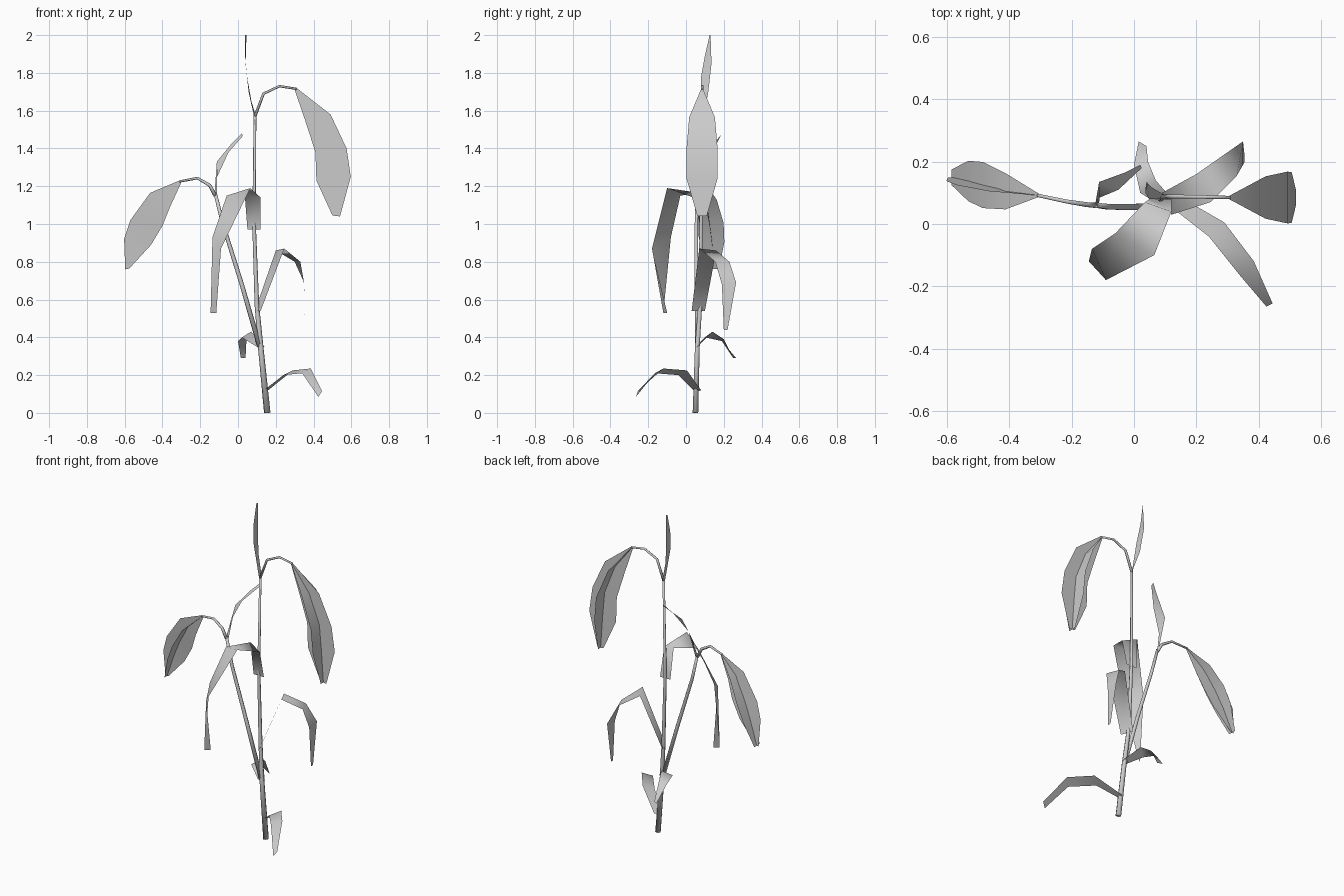
import bpy, math
from mathutils import Vector


def make(name, verts, faces, smooth=True):
    me = bpy.data.meshes.new(name)
    me.from_pydata([tuple(v) for v in verts], [], faces)
    me.update()
    # leaves face upwards
    if "leaf" in name and sum(p.normal.z * p.area for p in me.polygons) < 0:
        me.flip_normals()
    if smooth:
        for p in me.polygons:
            p.use_smooth = True
    ob = bpy.data.objects.new(name, me)
    bpy.context.collection.objects.link(ob)
    return ob


def tube(name, path, r0, r1, sides=6):
    """Tapered low-poly stem along a path."""
    pts = [Vector(p) for p in path]
    n = len(pts)
    verts, faces = [], []
    for i, p in enumerate(pts):
        t = (pts[min(i + 1, n - 1)] - pts[max(i - 1, 0)]).normalized()
        u = t.cross(Vector((0, 1, 0))).normalized()
        w = t.cross(u)
        r = r0 + (r1 - r0) * i / (n - 1)
        for k in range(sides):
            a = 2 * math.pi * k / sides
            verts.append(p + r * (math.cos(a) * u + math.sin(a) * w))
    for i in range(n - 1):
        for k in range(sides):
            a, b = i * sides + k, i * sides + (k + 1) % sides
            faces.append((a, b, b + sides, a + sides))
    faces += [tuple(range(sides))[::-1], tuple(range((n - 1) * sides, n * sides))]
    return make(name, verts, faces)


def strip(name, rows):
    """Leaf blade as a ribbon between two edges."""
    verts = [p for row in rows for p in row]
    faces = [(2 * i, 2 * i + 1, 2 * i + 3, 2 * i + 2) for i in range(len(rows) - 1)]
    return make(name, verts, faces)


def crossed_leaf(name, rows):
    """Drooping leaf of two crossed blades; row = outer xz, inner xz, y, half width."""
    upright, across = [], []
    for (ox, oz), (ix, iz), y, h in rows:
        mx, mz = (ox + ix) / 2, (oz + iz) / 2
        upright.append(((ox, y, oz), (ix, y, iz)))
        across.append(((mx, y - h, mz), (mx, y + h, mz)))
    strip(name + "_upright_blade", upright)
    strip(name + "_cross_blade", across)


# stems and leaf stalks
tube("main_stem", [(.155, .05, 0), (.12, .06, .35), (.10, .075, .57),
                   (.085, .08, 1.0), (.09, .088, 1.58)], .017, .007)
tube("side_branch", [(.115, .06, .35), (.02, .055, .68), (-.08, .055, 1.0),
                     (-.12, .06, 1.16)], .013, .009)
tube("right_stalk", [(.09, .088, 1.57), (.135, .088, 1.69), (.22, .087, 1.73),
                     (.31, .085, 1.715)], .008, .006)
tube("left_stalk", [(-.12, .06, 1.15), (-.15, .062, 1.205), (-.215, .072, 1.243),
                    (-.31, .092, 1.225)], .010, .006)

# large drooping crossed leaves
crossed_leaf("right_leaf", [
    ((.31, 1.72), (.30, 1.71), .085, .005),
    ((.49, 1.58), (.355, 1.55), .085, .068),
    ((.575, 1.40), (.41, 1.38), .085, .083),
    ((.597, 1.25), (.415, 1.23), .085, .082),
    ((.54, 1.04), (.50, 1.045), .085, .025)])
crossed_leaf("left_leaf", [
    ((-.31, 1.23), (-.30, 1.22), .092, .005),
    ((-.465, 1.165), (-.36, 1.09), .105, .058),
    ((-.57, 1.02), (-.40, .99), .125, .074),
    ((-.603, .92), (-.46, .89), .138, .065),
    ((-.597, .76), (-.575, .765), .15, .025)])

# arching strap leaves
strip("front_leaf", [
    ((.05, .08, .97), (.12, .08, .97)),
    ((.035, .07, 1.165), (.12, .04, 1.14)),
    ((-.06, -.03, 1.15), (.065, -.10, 1.19)),
    ((-.135, -.08, .93), (-.09, -.18, .87)),
    ((-.145, -.12, .53), (-.115, -.10, .53))])
strip("back_right_leaf", [
    ((.12, .03, .54), (.09, .10, .54)),
    ((.245, .07, .87), (.20, .16, .86)),
    ((.33, .155, .80), (.30, .23, .80)),
    ((.35, .19, .68), (.35, .265, .69)),
    ((.355, .20, .44), (.355, .22, .44))])
strip("low_front_leaf", [
    ((.125, .05, .11), (.16, .08, .12)),
    ((.24, -.04, .20), (.29, .005, .225)),
    ((.34, -.165, .21), (.385, -.12, .235)),
    ((.425, -.265, .085), (.445, -.255, .115))])
strip("low_back_leaf", [
    ((.10, .05, .35), (.14, .06, .35)),
    ((.02, .10, .40), (.07, .14, .43)),
    ((0, .19, .38), (.045, .20, .39)),
    ((.015, .265, .29), (.04, .25, .29))])

# young upright leaves at the tips
strip("top_young_leaf", [
    ((.085, .082, 1.57), (.095, .095, 1.57)),
    ((.048, .08, 1.78), (.056, .118, 1.70)),
    ((.037, .10, 1.89), (.04, .135, 1.85)),
    ((.038, .125, 2.0), (.045, .13, 2.0))])
strip("branch_young_leaf", [
    ((-.125, .06, 1.15), (-.112, .068, 1.15)),
    ((-.112, .135, 1.33), (-.11, .085, 1.25)),
    ((-.03, .165, 1.43), (-.05, .11, 1.38)),
    ((.02, .19, 1.48), (.025, .18, 1.465))])
